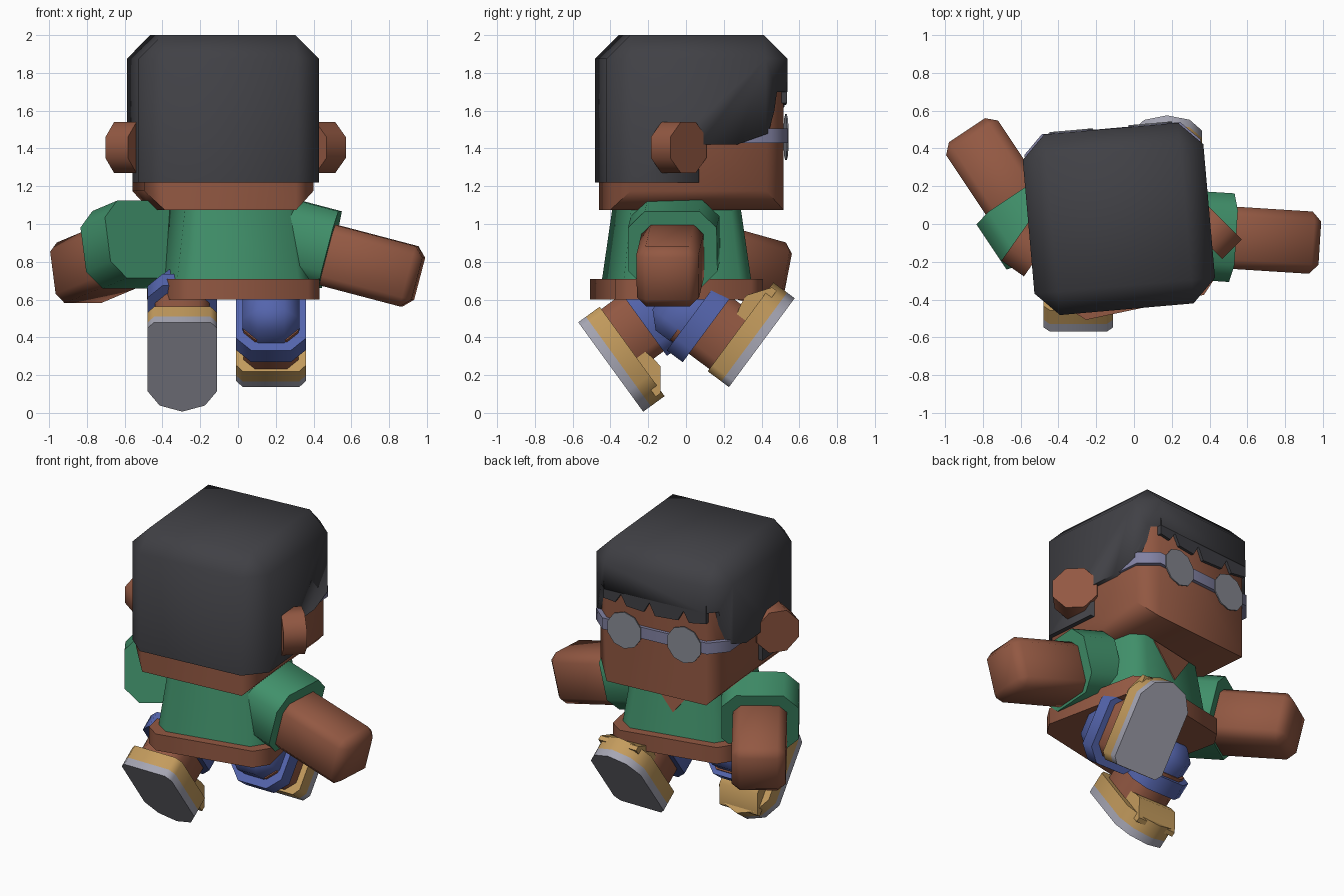
import bpy, bmesh, math
from mathutils import Matrix, Vector

if "Cube" in bpy.data.objects:
    bpy.data.objects.remove(bpy.data.objects["Cube"])


def material(name, rgb):
    m = bpy.data.materials.new(name)
    m.use_nodes = True
    m.diffuse_color = (*rgb, 1)
    m.node_tree.nodes["Principled BSDF"].inputs["Base Color"].default_value = (*rgb, 1)
    return m


HAIR = material("charcoal hair", (0.052, 0.052, 0.06))
SKIN = material("brown skin", (0.29, 0.098, 0.055))
GREEN = material("green shirt", (0.052, 0.28, 0.145))
BLUE = material("blue shorts", (0.09, 0.13, 0.42))
TAN = material("tan shoe", (0.55, 0.33, 0.11))
SOLE = material("pale grey sole", (0.38, 0.38, 0.45))
LENS = material("grey lens", (0.25, 0.26, 0.3))
BAND = material("lavender frame", (0.22, 0.22, 0.36))

# Local XY profiles turned to face sideways (YZ) or forwards (XZ)
SIDE = Matrix(((0, 0, 1, 0), (1, 0, 0, 0), (0, 1, 0, 0), (0, 0, 0, 1)))
FACING = Matrix.Rotation(math.radians(90), 4, 'X')


def at(x, y, z):
    return Matrix.Translation((x, y, z))


def finish(name, bm, mat, frame):
    bmesh.ops.recalc_face_normals(bm, faces=bm.faces)
    me = bpy.data.meshes.new(name)
    bm.to_mesh(me)
    bm.free()
    ob = bpy.data.objects.new(name, me)
    bpy.context.collection.objects.link(ob)
    me.materials.append(mat)
    ob.matrix_world = frame
    bpy.ops.object.select_all(action='DESELECT')
    ob.select_set(True)
    bpy.context.view_layer.objects.active = ob
    bpy.ops.object.shade_smooth_by_angle(angle=math.radians(50))
    return ob


def block(name, low, high, mat, frame, bevel=0.0, pick=lambda axis, mid: True, taper=1.0):
    """Box between two corners; picked edges are chamfered, the top may taper."""
    bm = bmesh.new()
    low, high = Vector(low), Vector(high)
    size, centre = high - low, (high + low) / 2
    bmesh.ops.create_cube(bm, size=1)
    edges = []
    for e in bm.edges:
        d = e.verts[1].co - e.verts[0].co
        axis = max(range(3), key=lambda i: abs(d[i]))
        if pick(axis, (e.verts[0].co + e.verts[1].co) / 2):
            edges.append(e)
    for v in bm.verts:
        v.co = Vector(a * b for a, b in zip(v.co, size)) + centre
    if bevel:
        bmesh.ops.bevel(bm, geom=edges, offset=bevel, segments=1,
                        affect='EDGES', clamp_overlap=True)
    for v in bm.verts:
        if v.co.z > centre.z:
            v.co.x *= taper
            v.co.y *= taper
    return finish(name, bm, mat, frame)


def prism(name, points, start, end, mat, frame):
    """Flat outline in local XY, extruded along local Z."""
    bm = bmesh.new()
    face = bm.faces.new([bm.verts.new((x, y, start)) for x, y in points])
    out = bmesh.ops.extrude_face_region(bm, geom=[face])["geom"]
    bmesh.ops.translate(bm, vec=(0, 0, end - start),
                        verts=[v for v in out if isinstance(v, bmesh.types.BMVert)])
    return finish(name, bm, mat, frame)


def ngon(radius, sides):
    turn = math.pi / sides
    return [(radius * math.cos(turn + 2 * turn * i), radius * math.sin(turn + 2 * turn * i))
            for i in range(sides)]


def upright(axis, mid):
    return axis == 2


# Head, slightly turned
head = at(-0.08, 0.027, 0) @ Matrix.Rotation(math.radians(5), 4, 'Z')
block("head", (-0.45, -0.46, 1.075), (0.45, 0.46, 1.8), SKIN, head, 0.1,
      lambda axis, mid: axis == 2 or (axis == 1 and mid.z < 0))

# Hair: chamfered cap with the face opening cut away
hair = block("hair", (-0.48, -0.48, 1.22), (0.48, 0.48, 2.0), HAIR, head, 0.125,
             lambda axis, mid: axis == 2 or mid.z > 0)
opening = [(0, 1.1), (0, 1.42), (0.2, 1.42), (0.37, 1.48), (0.405, 1.6),
           (0.42, 1.7), (0.7, 1.7), (0.7, 1.1)]
cutter = prism("hair_cutter", opening, -0.8, 0.8, HAIR, head @ SIDE)
cutter.hide_render = True
cut = hair.modifiers.new("face opening", 'BOOLEAN')
cut.operation = 'DIFFERENCE'
cut.solver = 'EXACT'
cut.object = cutter
bpy.context.view_layer.objects.active = hair
bpy.ops.object.modifier_apply(modifier=cut.name)
bpy.data.objects.remove(cutter)

# Jagged fringe
fringe = [(-0.36, 1.75), (-0.36, 1.63), (-0.24, 1.61), (-0.2, 1.68), (-0.16, 1.61), (0.0, 1.6),
          (0.04, 1.68), (0.08, 1.61), (0.2, 1.62), (0.24, 1.69), (0.28, 1.63), (0.36, 1.64),
          (0.36, 1.75)]
prism("fringe", fringe, -0.479, -0.44, HAIR, head @ FACING)

# Ears and lenses
for side, label in ((1, "left"), (-1, "right")):
    angle = math.radians(40 if side > 0 else 140)
    out = Vector((math.cos(angle), math.sin(angle), 0))
    ear = (at(side * 0.552, -0.063, 1.405) @ Matrix.Rotation(angle, 4, 'Z') @ SIDE)
    prism(label + "_ear", ngon(0.146, 8), -0.145, 0, SKIN, head @ ear)
    prism(label + "_lens", ngon(0.122, 10), -0.49, -0.482, LENS,
          head @ at(side * 0.21, 0, 1.46) @ FACING)
block("glasses_band", (-0.468, 0, 1.43), (0.468, 0.482, 1.505), BAND, head, 0.1, upright)

# Torso, twisted a little further than the head
body = at(-0.025, -0.05, 0) @ Matrix.Rotation(math.radians(12), 4, 'Z')
block("shirt", (-0.36, -0.345, 0.7), (0.36, 0.345, 1.08), GREEN, body, 0.08, upright, 0.86)
block("waist_hem", (-0.4, -0.4, 0.6), (0.4, 0.4, 0.71), SKIN, body, 0.08, upright)
prism("neckline", [(-0.17, 0.37), (0.17, 0.37), (0, 0.16)], -0.006, 0.003, SKIN,
      body @ at(0, 0.346, 0.7) @ Matrix.Rotation(math.radians(7.3), 4, 'X') @ FACING)


# Arms: each reaches from the sleeve opening to the hand
def arm(label, opening, hand):
    opening, hand = Vector(opening), Vector(hand)
    x = (hand - opening).normalized()
    y = Vector((0, 0, 1)).cross(x).normalized()
    z = x.cross(y)
    frame = at(*opening) @ Matrix((x, y, z)).transposed().to_4x4()
    reach = (hand - opening).length
    block(label + "_arm", (-0.15, -0.165, -0.165), (reach, 0.165, 0.165), SKIN, frame, 0.05)
    block(label + "_sleeve", (-0.24, -0.235, -0.18), (0, 0.235, 0.24), GREEN, frame, 0.09,
          lambda axis, mid: axis == 0)


arm("left", (0.48, -0.07, 0.835), (0.955, -0.1, 0.71))
arm("right", (-0.62, 0.1, 0.835), (-0.87, 0.475, 0.73))

# Legs: built upright over the sole, then swung
half = [(0.15, -0.29), (0.185, -0.25), (0.185, 0.16), (0.12, 0.255)]
outline = half + [(0, 0.295)] + [(-x, y) for x, y in reversed(half)]
instep = [(-0.2, 0.1), (-0.1, 0.16), (0.1, 0.21), (0.155, 0.215), (0.27, 0.13), (0.27, 0.1)]


def leg(label, sole, swing):
    frame = at(*sole) @ Matrix.Rotation(math.radians(swing), 4, 'X')
    prism(label + "_sole", outline, 0, 0.05, SOLE, frame)
    prism(label + "_shoe", outline, 0.05, 0.14, TAN, frame)
    prism(label + "_instep", instep, -0.14, 0.14, TAN, frame @ SIDE)
    block(label + "_shin", (-0.145, -0.275, 0.12), (0.145, 0.1, 0.4), SKIN, frame, 0.06, upright)
    block(label + "_cuff", (-0.185, -0.33, 0.275), (0.185, 0.13, 0.38), BLUE, frame, 0.08, upright)
    block(label + "_shorts", (-0.15, -0.28, 0.37), (0.15, 0.09, 0.57), BLUE, frame, 0.08,
          lambda axis, mid: axis == 2 or mid.z > 0)


leg("left", (0.175, 0.4, 0.37), 53.5)
leg("right", (-0.295, -0.4, 0.245), -54)
